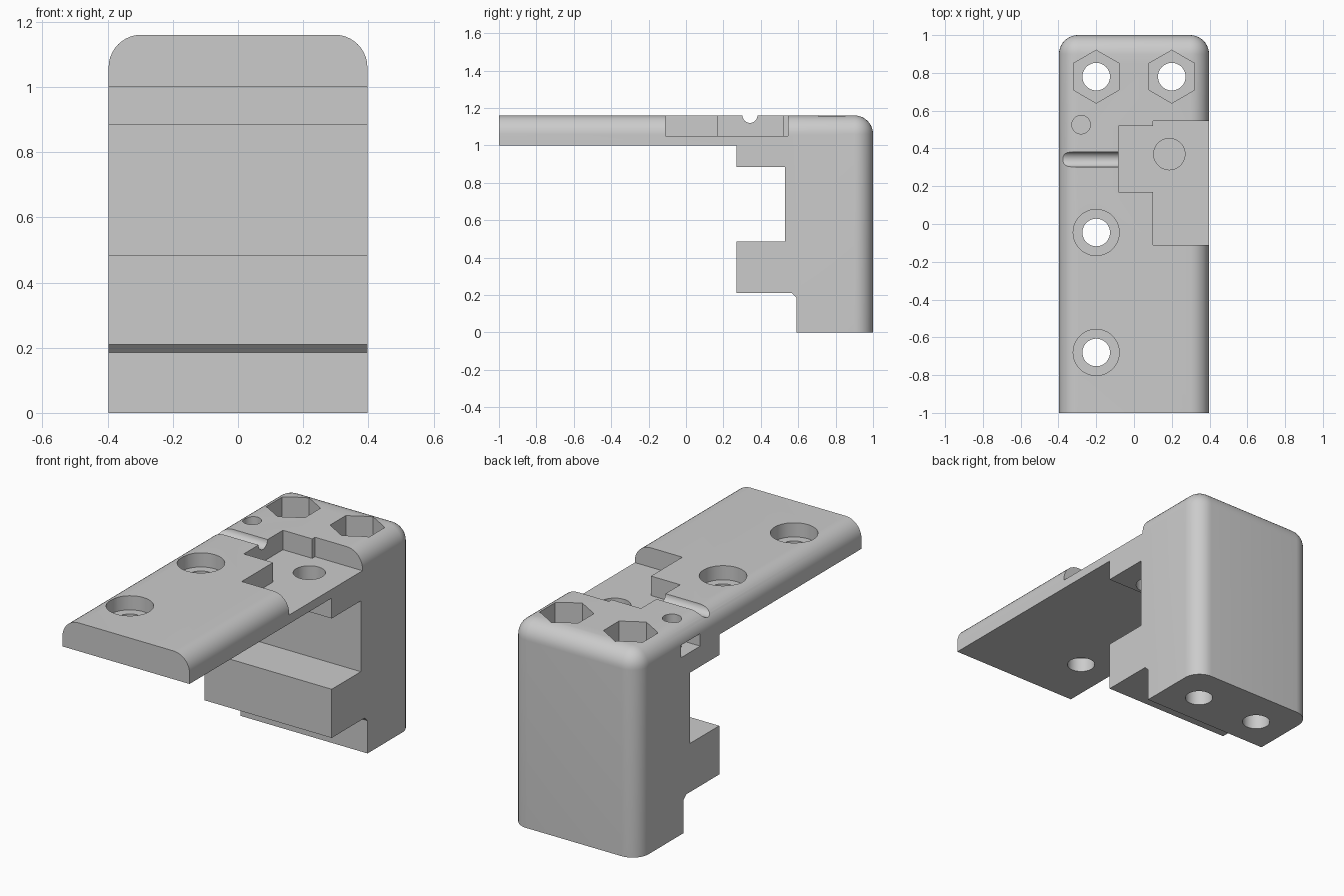
import bpy, bmesh
from math import radians
from mathutils import Matrix, Vector

old = bpy.data.objects.get("Cube")
if old:
    bpy.data.objects.remove(old, do_unlink=True)

W, TOP, R = 0.397, 1.16, 0.1


def prism(name, points, plane, lo, hi):
    """Extrude a closed outline: plane 'yz' along x, plane 'xy' along z."""
    bm = bmesh.new()
    if plane == "yz":
        verts = [bm.verts.new((lo, a, b)) for a, b in points]
        shift = Vector((hi - lo, 0, 0))
    else:
        verts = [bm.verts.new((a, b, lo)) for a, b in points]
        shift = Vector((0, 0, hi - lo))
    face = bm.faces.new(verts)
    ext = bmesh.ops.extrude_face_region(bm, geom=[face])["geom"]
    bmesh.ops.translate(bm, vec=shift, verts=[v for v in ext if isinstance(v, bmesh.types.BMVert)])
    bmesh.ops.recalc_face_normals(bm, faces=bm.faces)
    return finish(name, bm)


def finish(name, bm):
    mesh = bpy.data.meshes.new(name)
    bm.to_mesh(mesh)
    bm.free()
    obj = bpy.data.objects.new(name, mesh)
    bpy.context.collection.objects.link(obj)
    return obj


def cylinder(name, x, y, radius, lo, hi, sides=48):
    bm = bmesh.new()
    bmesh.ops.create_cone(bm, cap_ends=True, segments=sides, radius1=radius, radius2=radius,
                          depth=hi - lo, matrix=Matrix.Translation((x, y, (lo + hi) / 2)))
    return finish(name, bm)


def cut(body, cutter):
    """Subtract the cutter from the body and throw the cutter away."""
    mod = body.modifiers.new("cut", "BOOLEAN")
    mod.operation, mod.solver, mod.object = "DIFFERENCE", "EXACT", cutter
    bpy.context.view_layer.update()
    graph = bpy.context.evaluated_depsgraph_get()
    mesh = bpy.data.meshes.new_from_object(body.evaluated_get(graph))
    body.modifiers.clear()
    body.data = mesh
    bpy.data.objects.remove(cutter, do_unlink=True)


# Bracket body: side profile extruded across the width
profile = [(-1, 1), (0.27, 1), (0.27, 0.885), (0.53, 0.885), (0.53, 0.485), (0.27, 0.485),
           (0.27, 0.21), (0.565, 0.21), (0.59, 0.185), (0.59, 0), (1, 0), (1, TOP), (-1, TOP)]
body = prism("bracket_body", profile, "yz", -W, W)

# Rounded long top edges, back top edge and back upright edges
bm = bmesh.new()
bm.from_mesh(body.data)


def is_rounded(edge):
    a, b = (v.co for v in edge.verts)
    top = min(a.z, b.z) > TOP - 0.01
    back = min(a.y, b.y) > 0.99
    side = abs(a.x - b.x) < 0.01
    return (top and side) or (back and side) or (top and back)


bmesh.ops.bevel(bm, geom=[e for e in bm.edges if is_rounded(e)], offset=R, offset_type="OFFSET",
                segments=10, profile=0.5, affect="EDGES", clamp_overlap=False)
bm.to_mesh(body.data)
bm.free()

# Stepped pocket open to the left side
pocket = [(0.1, -0.11), (0.6, -0.11), (0.6, 0.545), (0.1, 0.545),
          (0.1, 0.52), (-0.083, 0.52), (-0.083, 0.17), (0.1, 0.17)]
cut(body, prism("pocket_cutter", pocket, "xy", 1.05, 1.4))
cut(body, cylinder("pocket_hole_cutter", 0.187, 0.37, 0.083, 0.8, 1.2))

# Wire groove from the pocket to the right side
groove = cylinder("groove_cutter", 0, 0, 0.04, -0.25, 0.25, 32)
groove.data.transform(Matrix.Translation((-0.3, 0.342, TOP)) @ Matrix.Rotation(radians(90), 4, "Y"))
cut(body, groove)

# Small screw hole with a nut slot in the right side
slot = [(0.44, 1.0), (0.61, 1.0), (0.61, 1.07), (0.44, 1.07)]
cut(body, prism("nut_slot_cutter", slot, "yz", -0.6, -0.19))
cut(body, cylinder("small_hole_cutter", -0.28, 0.526, 0.049, 0.93, 1.3))

# Hexagonal nut pockets over long bolt holes
for x in (-0.2, 0.2):
    cut(body, cylinder("hex_cutter", x, 0.78, 0.14, 0.88, 1.4, 6))
    cut(body, cylinder("bolt_hole_cutter", x, 0.78, 0.073, -0.2, 1.3))

# Counterbored mounting holes in the plate
for y in (-0.045, -0.68):
    cut(body, cylinder("counterbore_cutter", -0.2, y, 0.122, 1.08, 1.4))
    cut(body, cylinder("mount_hole_cutter", -0.2, y, 0.073, 0.9, 1.3))

# Colour and shading
grey = bpy.data.materials.new("plain_grey")
grey.use_nodes = True
grey.diffuse_color = (0.6, 0.6, 0.6, 1)
grey.node_tree.nodes["Principled BSDF"].inputs["Base Color"].default_value = (0.6, 0.6, 0.6, 1)
body.data.materials.clear()
body.data.materials.append(grey)
bpy.ops.object.select_all(action="DESELECT")
body.select_set(True)
bpy.context.view_layer.objects.active = body
bpy.ops.object.shade_smooth_by_angle(angle=radians(30))
